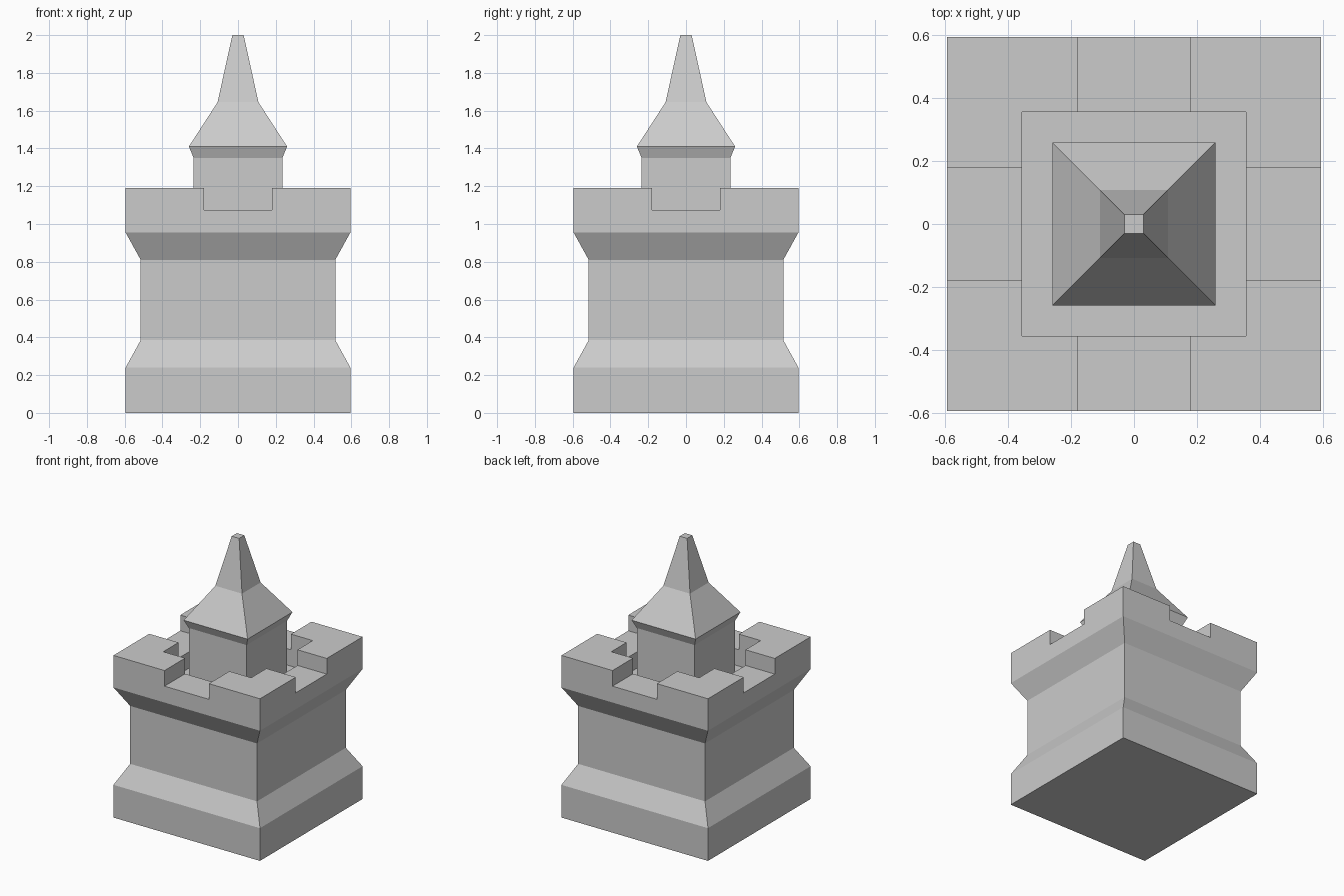
import bpy, bmesh

if "Cube" in bpy.data.objects:
    bpy.data.objects.remove(bpy.data.objects["Cube"])


def square_tower(name, profile):
    """Capped solid made from square rings given as (half width, height)."""
    bm = bmesh.new()
    rings = [[bm.verts.new((sx * h, sy * h, z))
              for sx, sy in ((-1, -1), (1, -1), (1, 1), (-1, 1))]
             for h, z in profile]
    for low, high in zip(rings, rings[1:]):
        for i in range(4):
            j = (i + 1) % 4
            bm.faces.new((low[i], low[j], high[j], high[i]))
    bm.faces.new(rings[0][::-1])
    bm.faces.new(rings[-1])
    mesh = bpy.data.meshes.new(name)
    bm.to_mesh(mesh)
    bm.free()
    obj = bpy.data.objects.new(name, mesh)
    bpy.context.collection.objects.link(obj)
    return obj


def cut_box(target, half_x, half_y, bottom):
    """Cut a centred box out of the target, open at the top."""
    top = 1.5
    bpy.ops.mesh.primitive_cube_add(size=1, location=(0, 0, (top + bottom) / 2))
    cutter = bpy.context.object
    cutter.name = "cutter"
    cutter.scale = (2 * half_x, 2 * half_y, top - bottom)
    cutter.hide_render = True
    mod = target.modifiers.new("cut", 'BOOLEAN')
    mod.operation = 'DIFFERENCE'
    mod.solver = 'EXACT'
    mod.object = cutter
    bpy.context.view_layer.objects.active = target
    bpy.ops.object.modifier_apply(modifier=mod.name)
    bpy.data.objects.remove(cutter, do_unlink=True)


# Main keep: plinth, waist and flared parapet
FLOOR = 0.955
keep = square_tower("keep", [(0.595, 0), (0.595, 0.24), (0.515, 0.385),
                             (0.515, 0.81), (0.595, 0.955), (0.595, 1.19)])

# Sunken roof terrace, then the gaps in the battlements on all four sides
cut_box(keep, 0.357, 0.357, FLOOR)
cut_box(keep, 0.18, 0.8, 1.075)
cut_box(keep, 0.8, 0.18, 1.075)

# Central turret with flared eaves and a two-pitch spire
square_tower("turret", [(0.235, FLOOR), (0.235, 1.35), (0.26, 1.41),
                        (0.108, 1.645), (0.03, 2.0)])
